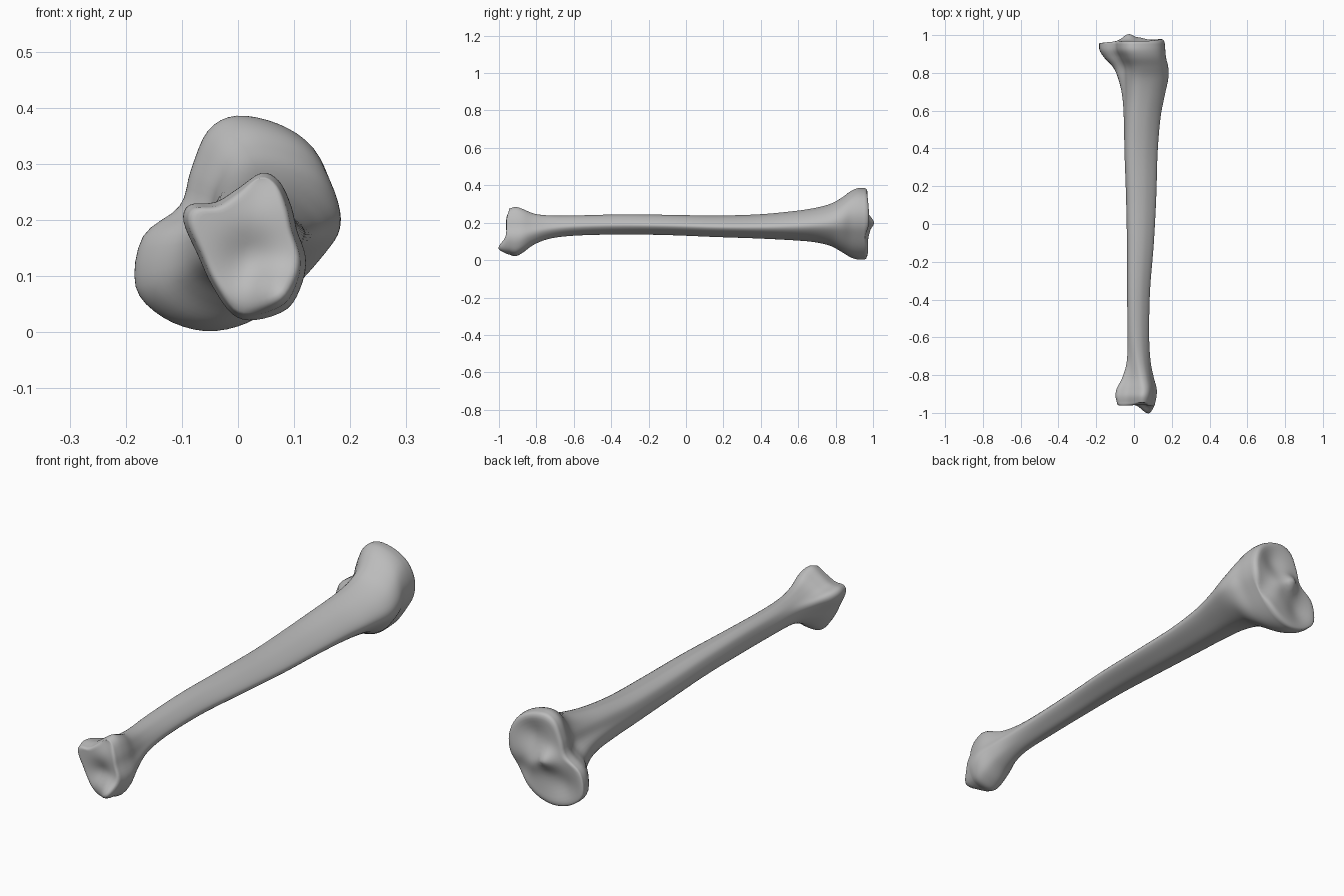
import bpy
import bmesh
from math import exp, sqrt
from mathutils import Vector

cube = bpy.data.objects.get("Cube")
if cube:
    bpy.data.objects.remove(cube, do_unlink=True)

# Cross-section outlines, clockwise from the top; only their shape matters
KNEE = [(0, .387), (.075, .372), (.135, .33), (.165, .26), (.16, .19),
        (.13, .13), (.08, .06), (.02, .015), (-.055, 0), (-.13, .025),
        (-.178, .08), (-.165, .17), (-.10, .225), (-.08, .29), (-.05, .36)]
SHAFT = [(-.3, 1), (.2, .85), (.6, .55), (.9, .2), (1, -.1),
         (.85, -.4), (.5, -.7), (.1, -.95), (-.3, -1), (-.65, -.9),
         (-.9, -.6), (-1, -.1), (-.97, .3), (-.85, .7), (-.6, .93)]
ANKLE = [(.04, .282), (.07, .268), (.09, .225), (.10, .18), (.115, .13),
         (.11, .085), (.085, .04), (.03, .02), (-.01, .03), (-.045, .08),
         (-.07, .135), (-.095, .195), (-.085, .225), (-.04, .23), (0, .255)]

# Stations along the bone: y, left x, right x, low z, high z,
# and blend (-1 ankle outline, 0 shaft outline, 1 knee outline)
STATIONS = [
    (-.945, -.09, .112, .03, .275, -1),
    (-.91, -.097, .119, .022, .284, -1),
    (-.87, -.09, .119, .042, .272, -1),
    (-.81, -.06, .104, .085, .248, -.8),
    (-.72, -.037, .087, .118, .238, -.4),
    (-.58, -.035, .08, .132, .239, -.1),
    (-.35, -.036, .085, .137, .244, 0),
    (-.1, -.037, .105, .134, .242, 0),
    (.15, -.042, .118, .124, .238, 0),
    (.38, -.05, .125, .116, .244, 0),
    (.56, -.054, .14, .107, .26, .1),
    (.68, -.062, .162, .097, .277, .3),
    (.77, -.08, .18, .077, .3, .55),
    (.83, -.108, .178, .045, .332, .8),
    (.88, -.155, .168, .015, .368, 1),
    (.92, -.18, .164, .003, .385, 1),
    (.955, -.182, .161, .003, .384, 1),
]


def unit(points):
    """Fit an outline into the square from -1 to 1."""
    axes = []
    for axis in zip(*points):
        low, high = min(axis), max(axis)
        axes.append([2 * (v - low) / (high - low) - 1 for v in axis])
    return list(zip(*axes))


def spline(a, b, c, d, t):
    return (2 * b + (c - a) * t + (2 * a - 5 * b + 4 * c - d) * t ** 2
            + (3 * b - a - 3 * c + d) * t ** 3) / 2


def section(y, x0, x1, z0, z1, blend):
    end = unit(KNEE if blend > 0 else ANKLE)
    w = abs(blend)
    mixed = unit([(p[0] + (q[0] - p[0]) * w, p[1] + (q[1] - p[1]) * w)
                  for p, q in zip(unit(SHAFT), end)])
    ring = [Vector(((x0 + x1 + u * (x1 - x0)) / 2, y,
                    (z0 + z1 + v * (z1 - z0)) / 2)) for u, v in mixed]
    n = len(ring)
    return [spline(ring[i - 1], ring[i], ring[(i + 1) % n],
                   ring[(i + 2) % n], k / 4)
            for i in range(n) for k in range(4)]


def loft(keys, steps):
    rows = []
    last = len(keys) - 1
    for i in range(last):
        four = [keys[max(0, min(last, i + k))] for k in (-1, 0, 1, 2)]
        for s in range(steps):
            rows.append([spline(*pts, s / steps) for pts in zip(*four)])
    return rows + [keys[-1]]


def bump(p, x, z, size):
    return exp(-((p.x - x) ** 2 + (p.z - z) ** 2) / size ** 2)


def knee_surface(p):
    # Two dished facets with a raised eminence between them
    return (.972 + .06 * p.x + .035 * bump(p, -.03, .2, .04)
            + .012 * bump(p, .03, .17, .04)
            - .02 * bump(p, .05, .285, .06) - .018 * bump(p, -.09, .1, .06)
            - .02 * bump(p, .12, .12, .05))


def ankle_surface(p):
    # Shallow joint hollow with a projecting inner knob
    return (-.962 - .042 * bump(p, .075, .065, .045)
            + .022 * bump(p, .02, .13, .05) + .018 * bump(p, .04, .28, .05)
            + .01 * bump(p, 0, .03, .03))


def cap(ring, surface):
    """Rings shrinking inward, rounded at the rim."""
    centre = sum(ring, Vector()) / len(ring)
    rows = []
    for s in (.985, .96, .92, .87, .8, .7, .6, .5, .4, .3, .2, .1, .03):
        t = min(1, (1 - s) / .14)
        round_off = sqrt(1 - (1 - t) ** 2)
        row = []
        for p in ring:
            q = centre + (p - centre) * s
            q.y = p.y + (surface(q) - p.y) * round_off
            row.append(q)
        rows.append(row)
    return rows


# Bone: shaft loft closed by the two joint surfaces
body = loft([section(*s) for s in STATIONS], 5)
rows = cap(body[0], ankle_surface)[::-1] + body + cap(body[-1], knee_surface)

bm = bmesh.new()
rings = [[bm.verts.new(p) for p in row] for row in rows]
for a, b in zip(rings, rings[1:]):
    for i in range(len(a)):
        bm.faces.new((a[i - 1], a[i], b[i], b[i - 1]))
bm.faces.new(rings[0])
bm.faces.new(rings[-1])
bmesh.ops.recalc_face_normals(bm, faces=bm.faces)
for face in bm.faces:
    face.smooth = True
mesh = bpy.data.meshes.new("shin_bone")
bm.to_mesh(mesh)
bm.free()
bone = bpy.data.objects.new("shin_bone", mesh)
bpy.context.collection.objects.link(bone)

# Plain grey material
grey = bpy.data.materials.new("bone_grey")
grey.use_nodes = True
colour = (.5, .5, .5, 1)
grey.diffuse_color = colour
grey.node_tree.nodes["Principled BSDF"].inputs["Base Color"].default_value = colour
mesh.materials.append(grey)
